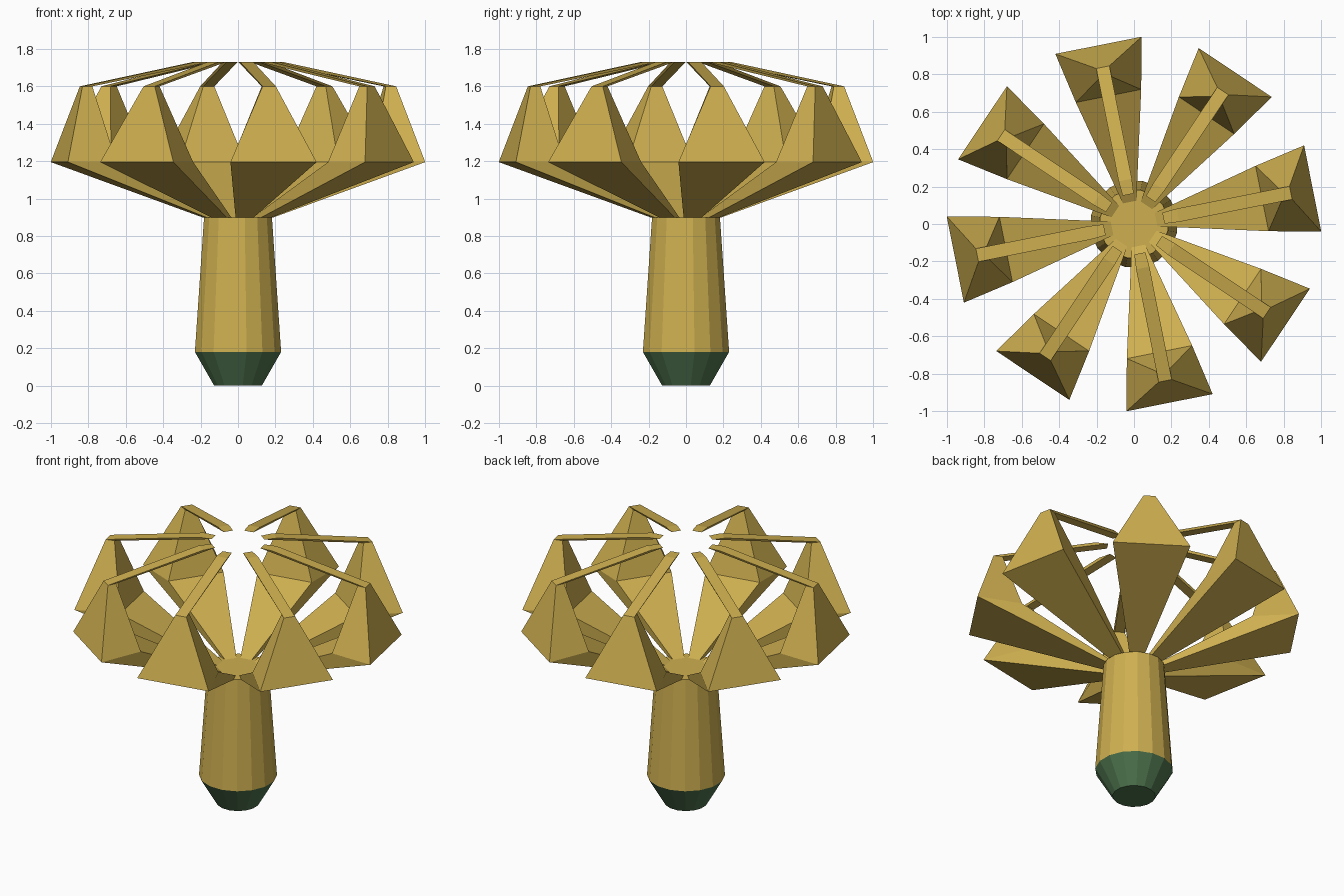
import bpy
import bmesh
import math

cube = bpy.data.objects.get("Cube")
if cube:
    bpy.data.objects.remove(cube, do_unlink=True)


def make_material(name, rgb):
    mat = bpy.data.materials.new(name)
    mat.use_nodes = True
    color = (*rgb, 1.0)
    mat.diffuse_color = color
    mat.node_tree.nodes["Principled BSDF"].inputs["Base Color"].default_value = color
    return mat


gold = make_material("gold", (0.62, 0.43, 0.08))
green = make_material("dark green", (0.075, 0.17, 0.075))


def loft(name, rings, mat):
    """Join closed rings of points, listed bottom to top, into a capped solid."""
    bm = bmesh.new()
    loops = [[bm.verts.new(p) for p in ring] for ring in rings]
    n = len(loops[0])
    for low, high in zip(loops, loops[1:]):
        for i in range(n):
            j = (i + 1) % n
            bm.faces.new((low[i], low[j], high[j], high[i]))
    bm.faces.new(loops[0][::-1])
    bm.faces.new(loops[-1])
    bmesh.ops.recalc_face_normals(bm, faces=bm.faces)
    mesh = bpy.data.meshes.new(name)
    bm.to_mesh(mesh)
    bm.free()
    mesh.materials.append(mat)
    obj = bpy.data.objects.new(name, mesh)
    bpy.context.collection.objects.link(obj)
    return obj


def circle(radius, z, sides=16):
    step = math.tau / sides
    return [(radius * math.cos((i + 0.5) * step),
             radius * math.sin((i + 0.5) * step), z) for i in range(sides)]


def frame(r_out, half_out, r_in, half_in, z):
    return [(r_out, -half_out, z), (r_out, half_out, z),
            (r_in, half_in, z), (r_in, -half_in, z)]


# Stem and its tapered foot
loft("stem_foot", [circle(0.13, 0), circle(0.235, 0.18)], green)
loft("stem", [circle(0.235, 0.18), circle(0.185, 0.9)], gold)

# Claw: arm widening outward, pointed shoulder, thin finger reaching inward
claw_frames = [
    frame(0.185, 0.05, 0.12, 0.037, 0.9),
    frame(0.974, 0.235, 0.698, 0.178, 1.195),
    frame(0.855, 0.036, 0.80, 0.03, 1.6),
    frame(0.24, 0.036, 0.16, 0.03, 1.73),
]
COUNT = 8
first = loft("claw_1", claw_frames, gold)
for k in range(COUNT):
    claw = first
    if k:
        claw = bpy.data.objects.new(f"claw_{k + 1}", first.data)
        bpy.context.collection.objects.link(claw)
    claw.rotation_euler.z = math.tau * (k + 0.25) / COUNT
